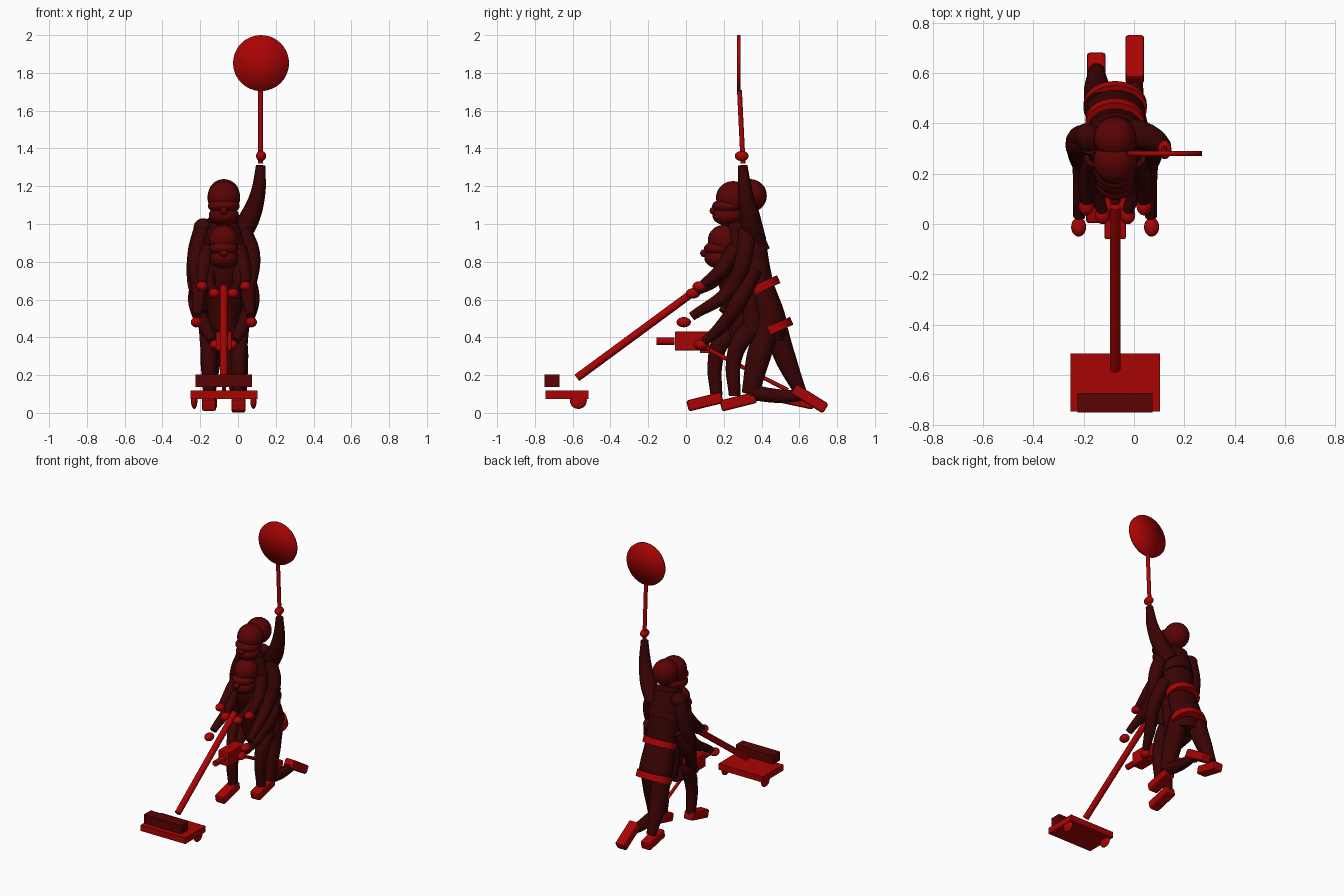
import bpy, math
from mathutils import Vector

cube = bpy.data.objects.get("Cube")
if cube:
    bpy.data.objects.remove(cube, do_unlink=True)

CX = -0.075  # centre line of the column of figures


def material(name, rgb):
    m = bpy.data.materials.new(name)
    m.use_nodes = True
    m.diffuse_color = (*rgb, 1)
    m.node_tree.nodes["Principled BSDF"].inputs["Base Color"].default_value = (*rgb, 1)
    return m


BRIGHT = material("bright red", (0.4, 0.001, 0.001))
HELMET = material("deep red", (0.1, 0.001, 0.001))
SUIT = material("dark maroon", (0.042, 0.001, 0.001))


def finish(ob, name, mat, smooth=True):
    ob.name = name
    ob.data.materials.append(mat)
    if smooth:
        for p in ob.data.polygons:
            p.use_smooth = True
    return ob


def ball(name, loc, size, mat):
    bpy.ops.mesh.primitive_uv_sphere_add(segments=24, ring_count=14, location=loc)
    ob = bpy.context.object
    ob.scale = size
    return finish(ob, name, mat)


def box(name, loc, size, mat, tilt=0, bevel=0.0):
    bpy.ops.mesh.primitive_cube_add(size=1, location=loc, rotation=(math.radians(tilt), 0, 0))
    ob = bpy.context.object
    ob.scale = size
    bpy.ops.object.transform_apply(location=False, rotation=False, scale=True)
    if bevel:
        b = ob.modifiers.new("Bevel", 'BEVEL')
        b.width, b.segments = bevel, 2
    return finish(ob, name, mat, False)


def rod(name, a, b, r, mat):
    a, b = Vector(a), Vector(b)
    bpy.ops.mesh.primitive_cylinder_add(vertices=20, radius=r, depth=(b - a).length,
                                        location=(a + b) / 2)
    ob = bpy.context.object
    ob.rotation_euler = (b - a).to_track_quat('Z', 'Y').to_euler()
    finish(ob, name, mat, False)
    bpy.ops.object.shade_smooth_by_angle()
    return ob


def limb(name, pts, radii, mat=SUIT, widen=1.0):
    """Tapered smooth tube through pts, optionally widened across x."""
    cu = bpy.data.curves.new(name, 'CURVE')
    cu.dimensions, cu.bevel_depth, cu.bevel_resolution = '3D', 1.0, 5
    cu.use_fill_caps, cu.resolution_u = True, 8
    sp = cu.splines.new('BEZIER')
    sp.bezier_points.add(len(pts) - 1)
    for bp, p, r in zip(sp.bezier_points, pts, radii):
        bp.co, bp.radius = (p[0] / widen, p[1], p[2]), r
        bp.handle_left_type = bp.handle_right_type = 'AUTO'
    tmp = bpy.data.objects.new(name, cu)
    bpy.context.collection.objects.link(tmp)
    bpy.context.view_layer.update()
    dg = bpy.context.evaluated_depsgraph_get()
    me = bpy.data.meshes.new_from_object(tmp.evaluated_get(dg))
    bpy.data.objects.remove(tmp, do_unlink=True)
    me.materials.clear()
    for v in me.vertices:
        v.co.x *= widen
    ob = bpy.data.objects.new(name, me)
    bpy.context.collection.objects.link(ob)
    return finish(ob, name, mat)


def torso(name, path, radii, widen):
    return limb(name, [(CX, y, z) for y, z in path], radii, SUIT, widen)


def arm_pair(name, path, radii, hand):
    """path holds (offset from centre line, y, z)."""
    for side, s in (("right", -1), ("left", 1)):
        limb(f"{name}_{side}_arm", [(CX + s * d, y, z) for d, y, z in path], radii)
        d, y, z = hand
        ball(f"{name}_{side}_hand", (CX + s * d, y, z), (0.03, 0.038, 0.027), BRIGHT)


def shoe(name, x, y, z, tilt, length=0.18):
    box(name, (x, y, z), (0.075, length, 0.06), BRIGHT, tilt, 0.012)


def face(name, y, z, r):
    """Helmet, visor, jaw and nose of a forward looking head."""
    ball(name + "_helmet", (CX, y, z), (r, r * 1.05, r), HELMET)
    ball(name + "_visor", (CX, y - 0.025, z - 0.045), (r * 0.97, r, 0.042), HELMET)
    ball(name + "_jaw", (CX, y - 0.025, z - 0.095), (r * 0.92, r * 0.98, 0.055), HELMET)
    ball(name + "_nose", (CX, y - 0.105, z - 0.07), (0.022, 0.02, 0.02), HELMET)


# Torsos, leaning forward
torso("rear_torso", [(0.335, 1.03), (0.345, 0.92), (0.39, 0.68), (0.45, 0.48), (0.46, 0.38)],
      [0.06, 0.08, 0.075, 0.085, 0.06], 1.42)
torso("middle_torso", [(0.27, 1.01), (0.29, 0.88), (0.33, 0.65), (0.36, 0.42)],
      [0.05, 0.075, 0.07, 0.07], 1.5)
torso("front_torso", [(0.2, 0.84), (0.23, 0.72), (0.27, 0.55), (0.29, 0.4)],
      [0.055, 0.068, 0.065, 0.06], 1.35)

# Heads
ball("rear_head", (CX, 0.34, 1.15), (0.085, 0.088, 0.088), HELMET)
face("middle", 0.25, 1.14, 0.087)
face("front", 0.2, 0.915, 0.08)

# Belts around the rear torso
for name, y, z, w, d, mat in (("chest_band", 0.352, 0.855, 0.112, 0.09, SUIT),
                              ("waist_belt", 0.405, 0.67, 0.118, 0.094, BRIGHT),
                              ("hip_belt", 0.468, 0.447, 0.126, 0.1, BRIGHT)):
    bpy.ops.mesh.primitive_cylinder_add(vertices=32, radius=1, depth=0.045,
                                        location=(CX, y, z), rotation=(math.radians(24), 0, 0))
    belt = bpy.context.object
    belt.scale = (w, d, 1)
    finish(belt, name, mat, False)
    bpy.ops.object.shade_smooth_by_angle()

# Rear figure: raised left arm, lowered right arm, kneeling left leg, trailing right leg
limb("rear_raised_arm", [(0.0, 0.36, 0.93), (0.06, 0.34, 1.03), (0.105, 0.315, 1.16),
                         (0.12, 0.3, 1.31)], [0.06, 0.055, 0.04, 0.025])
ball("rear_right_shoulder", (-0.183, 0.345, 0.982), (0.052, 0.055, 0.048), SUIT)
limb("rear_right_arm", [(-0.185, 0.35, 0.99), (-0.215, 0.34, 0.86), (-0.225, 0.3, 0.7),
                        (-0.19, 0.2, 0.53)], [0.045, 0.05, 0.045, 0.03])
ball("raised_hand", (0.122, 0.295, 1.36), (0.027, 0.037, 0.027), BRIGHT)
limb("rear_left_thigh", [(-0.022, 0.44, 0.48), (-0.008, 0.385, 0.3), (0.003, 0.34, 0.1)],
     [0.066, 0.064, 0.046])
limb("rear_left_shin", [(0.003, 0.34, 0.11), (0.003, 0.48, 0.09), (0.003, 0.62, 0.09)],
     [0.042, 0.038, 0.028])
shoe("rear_left_shoe", 0.003, 0.655, 0.075, -32, 0.2)
limb("rear_right_leg", [(-0.13, 0.46, 0.48), (-0.145, 0.53, 0.28), (-0.15, 0.61, 0.1)],
     [0.068, 0.055, 0.032])
shoe("rear_right_shoe", -0.15, 0.59, 0.065, -12)

# Striding legs under the leading figures
for side, s, y in (("right", -1, 0.155), ("left", 1, 0.252)):
    x = CX + s * 0.078
    limb(f"front_{side}_leg", [(x, 0.34, 0.44), (x, y + 0.04, 0.385), (x, y, 0.27),
                               (x, y + 0.006, 0.09)], [0.055, 0.05, 0.041, 0.032])
    shoe(f"front_{side}_shoe", x, y - 0.055 + 0.08 * (s > 0), 0.059, 14, 0.19)

# Arms reaching forward
arm_pair("outer", [(0.1, 0.32, 0.97), (0.146, 0.31, 0.84), (0.13, 0.24, 0.66), (0.143, 0.03, 0.51)],
         [0.045, 0.046, 0.042, 0.024], (0.145, -0.012, 0.48))
arm_pair("upper", [(0.08, 0.26, 0.87), (0.11, 0.18, 0.75), (0.115, 0.09, 0.68)],
         [0.042, 0.038, 0.024], (0.115, 0.072, 0.67))
arm_pair("pole", [(0.07, 0.24, 0.8), (0.08, 0.15, 0.7), (0.05, 0.05, 0.64)],
         [0.04, 0.034, 0.022], (0.05, 0.037, 0.633))
arm_pair("device", [(0.11, 0.36, 0.76), (0.145, 0.28, 0.59), (0.1, 0.19, 0.46), (0.06, 0.1, 0.38)],
         [0.045, 0.044, 0.036, 0.024], (0.045, 0.08, 0.36))

# Round paddle on a handle
rod("paddle_handle", (0.12, 0.302, 1.32), (0.12, 0.283, 1.71), 0.013, BRIGHT)
bpy.ops.mesh.primitive_cylinder_add(vertices=48, radius=0.148, depth=0.019,
                                    end_fill_type='TRIFAN', location=(0.122, 0.28, 1.852),
                                    rotation=(math.radians(90), 0, 0))
finish(bpy.context.object, "paddle_disc", BRIGHT)

# Hand-held device with nozzle and hose
box("device_body", (CX, 0.033, 0.38), (0.085, 0.185, 0.1), BRIGHT, 0, 0.006)
rod("device_nozzle", (CX, -0.155, 0.38), (CX, -0.06, 0.38), 0.02, BRIGHT)
rod("device_hose", (CX, 0.09, 0.35), (CX, 0.54, 0.12), 0.011, BRIGHT)
box("device_grip", (CX, 0.1, 0.335), (0.04, 0.05, 0.035), BRIGHT)

# Long pole and wheeled floor head
rod("sweeper_pole", (CX, 0.07, 0.662), (CX, -0.578, 0.185), 0.021, BRIGHT)
box("sweeper_plate", (CX, -0.63, 0.096), (0.355, 0.23, 0.043), BRIGHT)
box("sweeper_bar", (CX, -0.71, 0.17), (0.298, 0.078, 0.064), HELMET)
for side, s in (("right", -1), ("left", 1)):
    ball(f"sweeper_{side}_wheel", (CX + s * 0.157, -0.57, 0.066), (0.017, 0.045, 0.045), BRIGHT)
